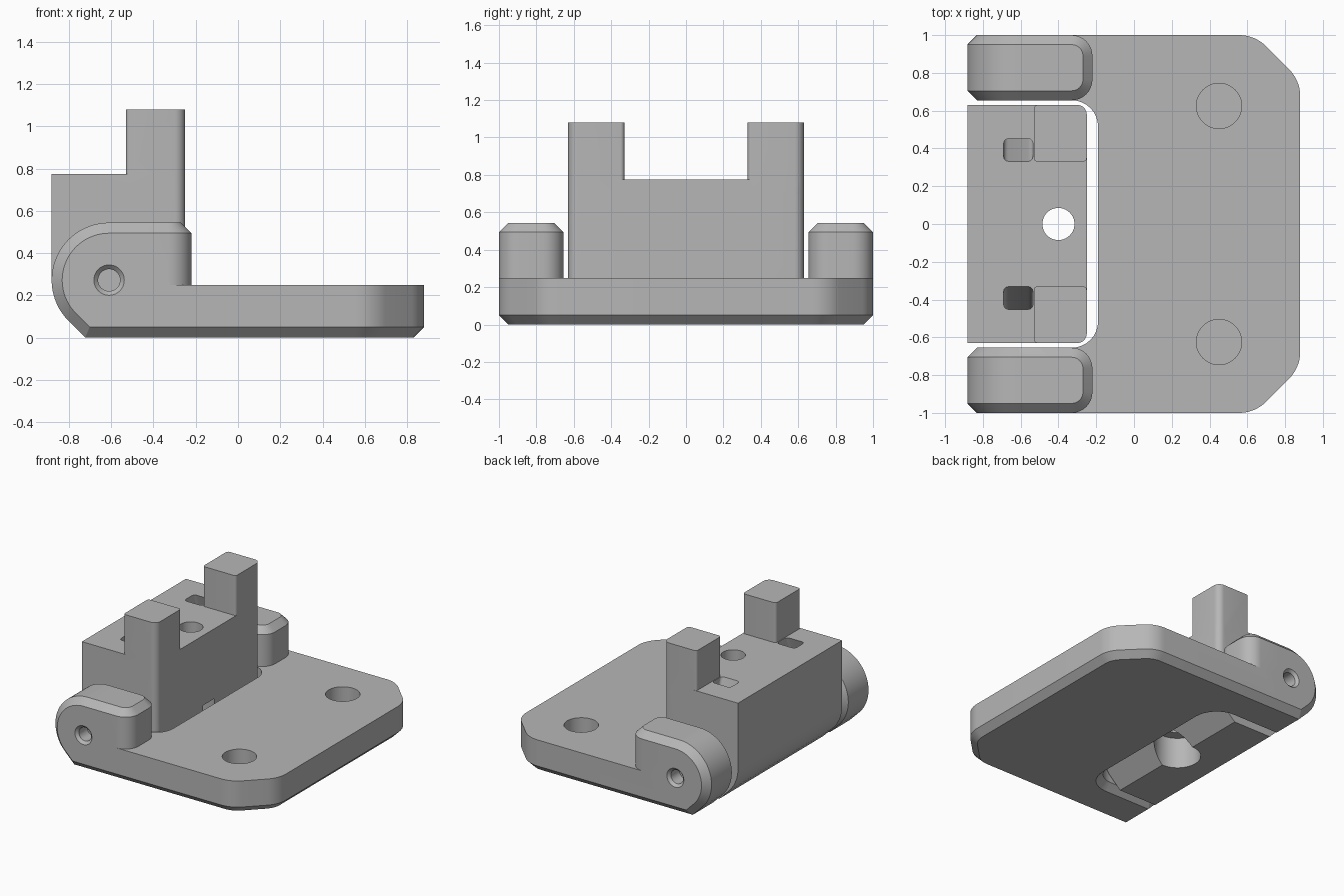
import bpy, bmesh
from math import cos, sin, pi, tan, radians
from mathutils import Vector

old = bpy.data.objects.get("Cube")
if old:
    bpy.data.objects.remove(old)

grey = bpy.data.materials.new("plain_grey")
grey.use_nodes = True
GREY = (0.47, 0.47, 0.47, 1)
grey.diffuse_color = GREY
grey.node_tree.nodes["Principled BSDF"].inputs["Base Color"].default_value = GREY


def circle(x, y, r, n=40):
    return [(x + r * cos(2 * pi * i / n), y + r * sin(2 * pi * i / n)) for i in range(n)]


def rounded(corners, steps=8):
    """Polygon from (x, y, fillet radius) corners."""
    out = []
    for i, (x, y, r) in enumerate(corners):
        p = Vector((x, y))
        if not r:
            out.append((x, y))
            continue
        a = (Vector(corners[i - 1][:2]) - p).normalized()
        b = (Vector(corners[(i + 1) % len(corners)][:2]) - p).normalized()
        half = a.angle(b) / 2
        centre = p + (a + b).normalized() * (r / sin(half))
        start = p + a * (r / tan(half)) - centre
        end = p + b * (r / tan(half)) - centre
        for k in range(steps + 1):
            t = k / steps
            sweep = pi - 2 * half
            v = (start * sin((1 - t) * sweep) + end * sin(t * sweep)) / sin(sweep)
            out.append(tuple(centre + v))
    return out


def inset(pts, d):
    """Offset a polygon inwards with mitred corners."""
    if not d:
        return pts
    n = len(pts)
    area = sum(pts[i - 1][0] * pts[i][1] - pts[i][0] * pts[i - 1][1] for i in range(n))
    s = 1 if area > 0 else -1
    out = []
    for i in range(n):
        p = Vector(pts[i])
        e1 = (p - Vector(pts[i - 1])).normalized()
        e2 = (Vector(pts[(i + 1) % n]) - p).normalized()
        n1, n2 = Vector((-e1.y, e1.x)) * s, Vector((-e2.y, e2.x)) * s
        out.append(tuple(p + (n1 + n2) * (d / (1 + n1.dot(n2)))))
    return out


def loft(name, pts, levels, axis="z", shear=0):
    """Stack the outline at (height, inset) levels along an axis."""
    bm = bmesh.new()
    rings = []
    for h, d in levels:
        ring = []
        for u, v in inset(pts, d):
            co = (u, v + shear * (h - levels[-1][0]), h) if axis == "z" else (u, h, v)
            ring.append(bm.verts.new(co))
        rings.append(ring)
    n = len(pts)
    for lo, hi in zip(rings, rings[1:]):
        for i in range(n):
            bm.faces.new((lo[i - 1], lo[i], hi[i], hi[i - 1]))
    bm.faces.new(rings[0])
    bm.faces.new(rings[-1])
    bmesh.ops.recalc_face_normals(bm, faces=bm.faces)
    me = bpy.data.meshes.new(name)
    bm.to_mesh(me)
    bm.free()
    ob = bpy.data.objects.new(name, me)
    bpy.context.collection.objects.link(ob)
    me.materials.append(grey)
    return ob


def combine(ob, tool, op):
    mod = ob.modifiers.new(op.lower(), "BOOLEAN")
    mod.operation, mod.object, mod.solver = op, tool, "EXACT"
    bpy.context.view_layer.objects.active = ob
    bpy.ops.object.modifier_apply(modifier=mod.name)
    bpy.data.objects.remove(tool)


def box(x0, x1, y0, y1):
    return [(x0, y0), (x1, y0), (x1, y1), (x0, y1)]


CH = 0.05                      # chamfer width
PX, PZ, R = -0.61, 0.272, 0.272  # pivot centre and ear radius
arc = [(PX + R * cos(radians(a)), PZ + R * sin(radians(a))) for a in range(90, 226, 5)]
toe = (PX - R * 2 ** 0.5 + PZ, 0)

# Base plate with a hinge slot and clipped far corners
half = [(-0.61, 0.655, 0), (-0.61, 1, 0), (0.64, 1, 0.2), (0.88, 0.76, 0.2)]
other = [(x, -y, r) for x, y, r in reversed(half)]
plan = rounded(half + other + [(-0.19, -0.655, 0.14), (-0.19, 0.655, 0.14)])
base = loft("base_plate", plan, [(0, CH), (CH, 0), (0.25, 0)])

for s in (1, -1):
    # Hinge ears: round nose plus a straight, rounded tail
    y0, y1 = sorted((s * 0.655, s * 1.0))
    nose = loft("ear_nose", arc + [toe, (-0.45, 0), (-0.45, PZ + R)],
                [(y0, CH), (y0 + CH, 0), (y1 - CH, 0), (y1, CH)], "y")
    combine(base, nose, "UNION")
    tail = rounded([(PX, y0, 0), (-0.22, y0, 0.11), (-0.22, y1, 0.11), (PX, y1, 0)])
    tail = loft("ear_tail", tail, [(0, CH), (CH, 0), (PZ + R - CH, 0), (PZ + R, CH)])
    combine(base, tail, "UNION")
    # Countersunk pivot hole and blind mounting hole
    pivot = loft("pivot_cutter", circle(PX, PZ, 0.072),
                 [(s * 1.05, 0), (s * 1.0, 0), (s * 0.98, 0.02), (s * 0.88, 0.02)], "y")
    combine(base, pivot, "DIFFERENCE")
    hole = loft("mount_cutter", circle(0.45, s * 0.625, 0.12), [(0.08, 0), (0.4, 0)])
    combine(base, hole, "DIFFERENCE")

# Swinging block: side profile trimmed by a rounded plan
profile = arc[18:] + [toe, (-0.4, 0), (-0.25, 0.14), (-0.25, 0.775), (PX - R, 0.775)]
block = loft("hinge_block", profile, [(-0.7, 0), (0.7, 0)], "y")
plan = rounded([(-1, -0.63, 0), (-0.25, -0.63, 0.05), (-0.25, 0.63, 0.05), (-1, 0.63, 0)])
combine(block, loft("block_plan", plan, [(-0.1, 0), (1, 0)]), "INTERSECT")

for s in (1, -1):
    # Upright posts
    post = rounded([(-0.53, s * 0.33, 0.02), (-0.25, s * 0.33, 0.02),
                    (-0.25, s * 0.63, 0.05), (-0.53, s * 0.63, 0.02)])
    combine(block, loft("post", post, [(0.7, 0), (1.08, 0)]), "UNION")
    # Slanted slots beside the posts
    slot = rounded([(x, y, 0.025) for x, y in box(-0.69, -0.535, s * 0.39 - 0.06, s * 0.39 + 0.06)], 4)
    slot = loft("slot_cutter", slot, [(0.38, 0), (0.78, 0)], shear=-s * 0.33)
    combine(block, slot, "DIFFERENCE")

# Vertical screw hole with a wide counterbore from below
combine(block, loft("screw_cutter", circle(-0.4, 0, 0.085), [(0.1, 0), (1, 0)]), "DIFFERENCE")
combine(block, loft("bore_cutter", circle(-0.4, 0, 0.165), [(-0.1, 0), (0.24, 0)]), "DIFFERENCE")

for ob in (base, block):
    bpy.ops.object.select_all(action="DESELECT")
    ob.select_set(True)
    bpy.context.view_layer.objects.active = ob
    bpy.ops.object.shade_smooth_by_angle(angle=radians(25))
